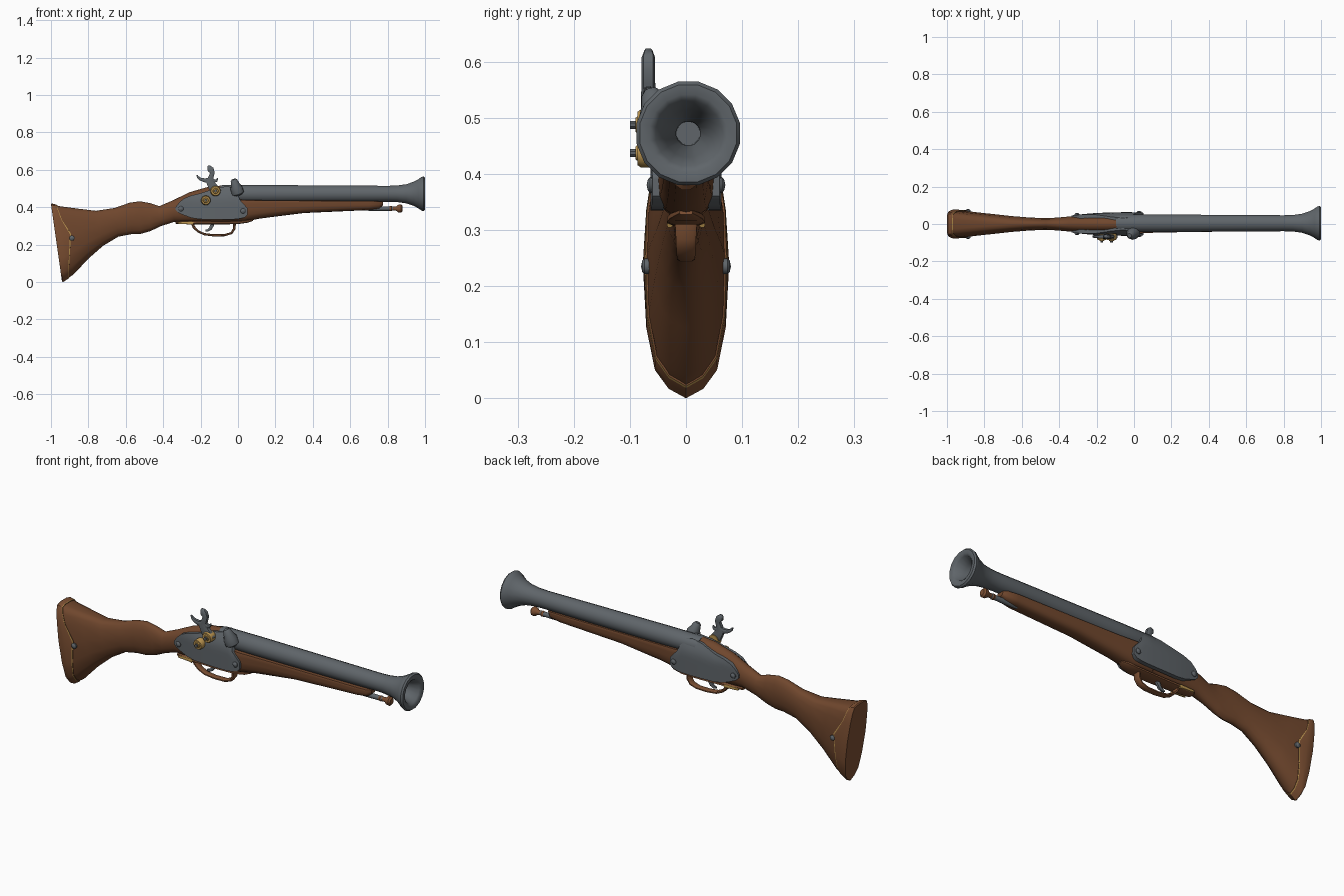
import bpy, bmesh, math
from mathutils import Vector


def material(name, rgb):
    m = bpy.data.materials.new(name)
    m.diffuse_color = (*rgb, 1)
    return m


WOOD = material("walnut wood", (0.16, 0.062, 0.026))
STEEL = material("blued steel", (0.115, 0.13, 0.143))
BRASS = material("brass", (0.50, 0.30, 0.08))
COPPER = material("aged copper", (0.20, 0.078, 0.032))


def finish(name, bm, mats, angle=40):
    bmesh.ops.remove_doubles(bm, verts=bm.verts, dist=0.0003)
    bmesh.ops.recalc_face_normals(bm, faces=bm.faces)
    mesh = bpy.data.meshes.new(name)
    bm.to_mesh(mesh)
    bm.free()
    for m in mats:
        mesh.materials.append(m)
    ob = bpy.data.objects.new(name, mesh)
    bpy.context.collection.objects.link(ob)
    bpy.ops.object.select_all(action='DESELECT')
    ob.select_set(True)
    bpy.context.view_layer.objects.active = ob
    bpy.ops.object.shade_smooth_by_angle(angle=math.radians(angle))
    return ob


def loft(name, rings, mats, caps=(True, True), trim_row=None, angle=40):
    bm = bmesh.new()
    vs = [[bm.verts.new(p) for p in r] for r in rings]
    n = len(rings[0])
    for i in range(len(vs) - 1):
        for j in range(n):
            k = (j + 1) % n
            f = bm.faces.new((vs[i][j], vs[i][k], vs[i + 1][k], vs[i + 1][j]))
            f.material_index = 1 if i == trim_row else 0
    for use, ring in zip(caps, (vs[0], vs[-1])):
        if use:
            bm.faces.new(ring)
    return finish(name, bm, mats, angle)


def lathe(name, origin, axis, profile, mat, sides=12, angle=40):
    """Turned part: profile holds (distance along axis, radius)."""
    q = Vector((0, 0, 1)).rotation_difference(Vector(axis).normalized())
    rings = []
    for d, r in profile:
        r = max(r, 0.0005)
        rings.append([Vector(origin) + q @ Vector((r * math.cos(a), r * math.sin(a), d))
                      for a in (2 * math.pi * (i + .5) / sides for i in range(sides))])
    return loft(name, rings, [mat], angle=angle)


def ribbon(name, path, y, mat):
    """Chamfered bar along an xz path of (x, z, half width in y, half thickness)."""
    rings = []
    for i, (x, z, w, t) in enumerate(path):
        a, b = path[max(i - 1, 0)], path[min(i + 1, len(path) - 1)]
        d = Vector((b[0] - a[0], 0, b[1] - a[1])).normalized()
        nrm = Vector((-d.z, 0, d.x))
        rings.append([Vector((x, y + w * u, z)) + nrm * t * v for u, v in
                      ((1, .5), (.7, 1), (-.7, 1), (-1, .5), (-1, -.5), (-.7, -1), (.7, -1), (1, -.5))])
    return loft(name, rings, [mat])


# Stock cross-sections: height fraction and half width for butt, wrist and fore-end
V = [0, .04, .12, .3, .57, .8, .92, .98, 1]
PROFILES = [[0, .4, .72, .92, 1, .92, .82, .68, .35],
            [0, .4, .66, .92, 1, .82, .56, .3, 0],
            [0, .45, .72, .95, 1, 1, 1, .95, .5]]
# bottom x, bottom z, top x, top z, half width, profile blend
STATIONS = [(-.935, .004, -.994, .416, .073, 0), (-.88, .04, -.95, .405, .072, 0),
            (-.80, .125, -.86, .393, .062, .2), (-.72, .195, -.76, .381, .052, .5),
            (-.64, .243, -.66, .396, .042, .8), (-.57, .256, -.58, .424, .036, 1),
            (-.52, .258, -.525, .432, .033, 1), (-.47, .272, -.47, .422, .031, 1),
            (-.41, .30, -.42, .406, .034, 1), (-.34, .322, -.35, .436, .04, 1),
            (-.25, .32, -.26, .48, .047, 1), (-.15, .318, -.16, .509, .051, 1),
            (-.085, .318, -.09, .516, .052, 1), (-.08, .318, -.08, .45, .052, 1.8),
            (.03, .322, .03, .44, .05, 2), (.12, .34, .12, .438, .046, 2),
            (.35, .369, .35, .436, .042, 2), (.7, .385, .7, .434, .039, 2),
            (.755, .392, .755, .432, .033, 2), (.775, .41, .775, .43, .018, 2)]


def surf(s, j, side, off=0):
    i = min(int(s), len(STATIONS) - 2)
    f = s - i
    xb, zb, xt, zt, w, p = (a + (b - a) * f for a, b in zip(STATIONS[i], STATIONS[i + 1]))
    k = min(int(p), 1)
    h = PROFILES[k][j] + (PROFILES[k + 1][j] - PROFILES[k][j]) * (p - k)
    v = V[j]
    return Vector((xb + (xt - xb) * v, side * h * (w + off),
                   zb + (zt - zb) * v + off * (2 * v - 1)))


def ring(sfun, off=0, dx=0):
    n = len(V)
    order = [(j, 1) for j in range(n)] + [(j, -1) for j in range(n - 1, 0, -1)]
    return [surf(sfun(j), j, sd, off) + Vector((dx, 0, 0)) for j, sd in order]


loft("stock", [ring(lambda j, s=s: s) for s in range(len(STATIONS))], [WOOD], angle=45)

# Butt cap with a swept front edge and thin brass trim
EDGE = [.5, .55, .65, .95, 1.25, .8, .6, .5, .5]
loft("butt_cap", [ring(lambda j: 0, .001, -.006), ring(lambda j: 0, .004, -.001),
                  ring(lambda j: EDGE[j] * .5, .004), ring(lambda j: EDGE[j], .004),
                  ring(lambda j: EDGE[j] + .07, .003), ring(lambda j: EDGE[j] + .075, -.002)],
     [COPPER, BRASS], caps=(True, False), trim_row=3)

# Barrel with flared muzzle and hollow bore
lathe("barrel", (0, .004, .472), (1, 0, 0),
      [(-.095, 0), (-.095, .044), (-.085, .047), (.1, .048), (.8, .0435), (.85, .045), (.9, .052),
       (.94, .066), (.965, .08), (.982, .092), (.992, .094), (1, .088), (1, .07), (.992, .059),
       (.95, .043), (.88, .022), (.8, .021), (.8, 0)], STEEL, 16)

# Lock plates that follow the stock on both sides: x, top z, bottom z, half width
PLATE = [(-.333, .40, .385, .046), (-.318, .422, .37, .048), (-.29, .447, .358, .051),
         (-.25, .463, .343, .055), (-.2, .475, .336, .059), (-.12, .502, .335, .062),
         (-.06, .512, .335, .063), (-.015, .505, .336, .063), (.01, .44, .339, .062),
         (.035, .413, .345, .061), (.05, .395, .36, .06)]
for side, label in ((-1, "front"), (1, "back")):
    bm = bmesh.new()
    cols = []
    for x, zt, zb, w in PLATE:
        col = []
        for i in range(9):
            z = zb + (zt - zb) * i / 8
            y = w - .030 * max(0, (z - .43) / .08) ** 2
            col.append([bm.verts.new((x, side * y, z)), bm.verts.new((x, side * (y - .022), z))])
        cols.append(col)
    for c0, c1 in zip(cols, cols[1:]):
        for i in range(8):
            for s in (0, 1):
                bm.faces.new((c0[i][s], c1[i][s], c1[i + 1][s], c0[i + 1][s]))
        for i in (0, 8):
            bm.faces.new((c0[i][0], c1[i][0], c1[i][1], c0[i][1]))
    for c in (cols[0], cols[-1]):
        for i in range(8):
            bm.faces.new((c[i][0], c[i + 1][0], c[i + 1][1], c[i][1]))
    finish("lock_plate_" + label, bm, [STEEL])
    # Domed screws on plate and butt cap
    for x, y, z, n in ((-.305, .049, .392, "rear"), (.027, .06, .38, "fore"), (-.888, .07, .235, "butt")):
        lathe(f"screw_{n}_{label}", (x, side * y, z), (0, side, 0),
              [(-.005, .014), (.004, .014), (.008, .01), (.010, 0)], STEEL, 10)

# Brass bosses with steel pins on the lock side
for n, x, z, r in (("hammer", -.12, .487, .028), ("lower", -.172, .437, .026)):
    lathe(n + "_boss", (x, 0, z), (0, -1, 0),
          [(.05, r), (.080, r), (.086, r * .85), (.086, r * .55), (.090, r * .45), (.090, 0)], BRASS, 14)
    lathe(n + "_pin", (x, 0, z), (0, -1, 0), [(.07, .008), (.1, .008), (.1, 0)], STEEL, 8)

# Hammer with thumb spur and striking lip
ribbon("hammer", [(-.11, .475, .012, .026), (-.135, .51, .013, .024), (-.153, .54, .013, .019),
                  (-.143, .565, .012, .013), (-.137, .585, .012, .013), (-.147, .603, .012, .017),
                  (-.157, .618, .007, .009), (-.159, .622, .003, .003)], -.067, STEEL)
ribbon("hammer_spur", [(-.145, .55, .011, .012), (-.175, .543, .01, .011), (-.2, .55, .009, .008),
                       (-.213, .56, .007, .006), (-.22, .572, .004, .003)], -.067, STEEL)
ribbon("hammer_lip", [(-.15, .55, .01, .012), (-.128, .54, .01, .01), (-.115, .543, .008, .007),
                      (-.108, .555, .004, .003)], -.067, STEEL)

# Bolster and nipple beside the breech
lathe("bolster", (.0, -.045, .475), (-.3, -.22, .93),
      [(-.01, .02), (0, .034), (.03, .034), (.052, .024), (.072, .019), (.08, .012), (.081, 0)], STEEL, 10)

# Trigger guard, its tang and the trigger
ribbon("guard_tang", [(-.335, .318, .02, .006), (-.25, .318, .03, .01), (-.1, .316, .034, .008),
                      (.0, .318, .034, .008), (.05, .325, .028, .008), (.08, .332, .012, .005)], 0, COPPER)
ribbon("trigger_guard", [(-.245, .318, .02, .007), (-.237, .295, .019, .007), (-.215, .272, .017, .006),
                         (-.18, .256, .016, .006), (-.13, .25, .016, .006), (-.07, .251, .016, .006),
                         (-.035, .262, .017, .006), (-.02, .285, .018, .007), (-.018, .32, .02, .007)],
       0, COPPER)
for side in (-1, 1):
    ribbon("guard_edge_trim", [(-.32, .317, .004, .005), (-.25, .316, .005, .008),
                               (-.24, .312, .005, .008)], side * .029, BRASS)
ribbon("trigger", [(-.135, .33, .009, .012), (-.138, .305, .009, .010), (-.148, .285, .008, .008),
                   (-.162, .276, .007, .006), (-.175, .276, .005, .004)], 0, STEEL)

# Ramrod below the barrel
lathe("ramrod", (0, 0, .393), (1, 0, 0), [(.68, .012), (.75, .013), (.83, .012), (.83, 0)], STEEL, 10)
lathe("ramrod_tip", (0, 0, .393), (1, 0, 0),
      [(.81, .013), (.82, .015), (.825, .011), (.845, .012), (.858, .022), (.872, .023), (.88, .015),
       (.88, 0)], COPPER, 10)
